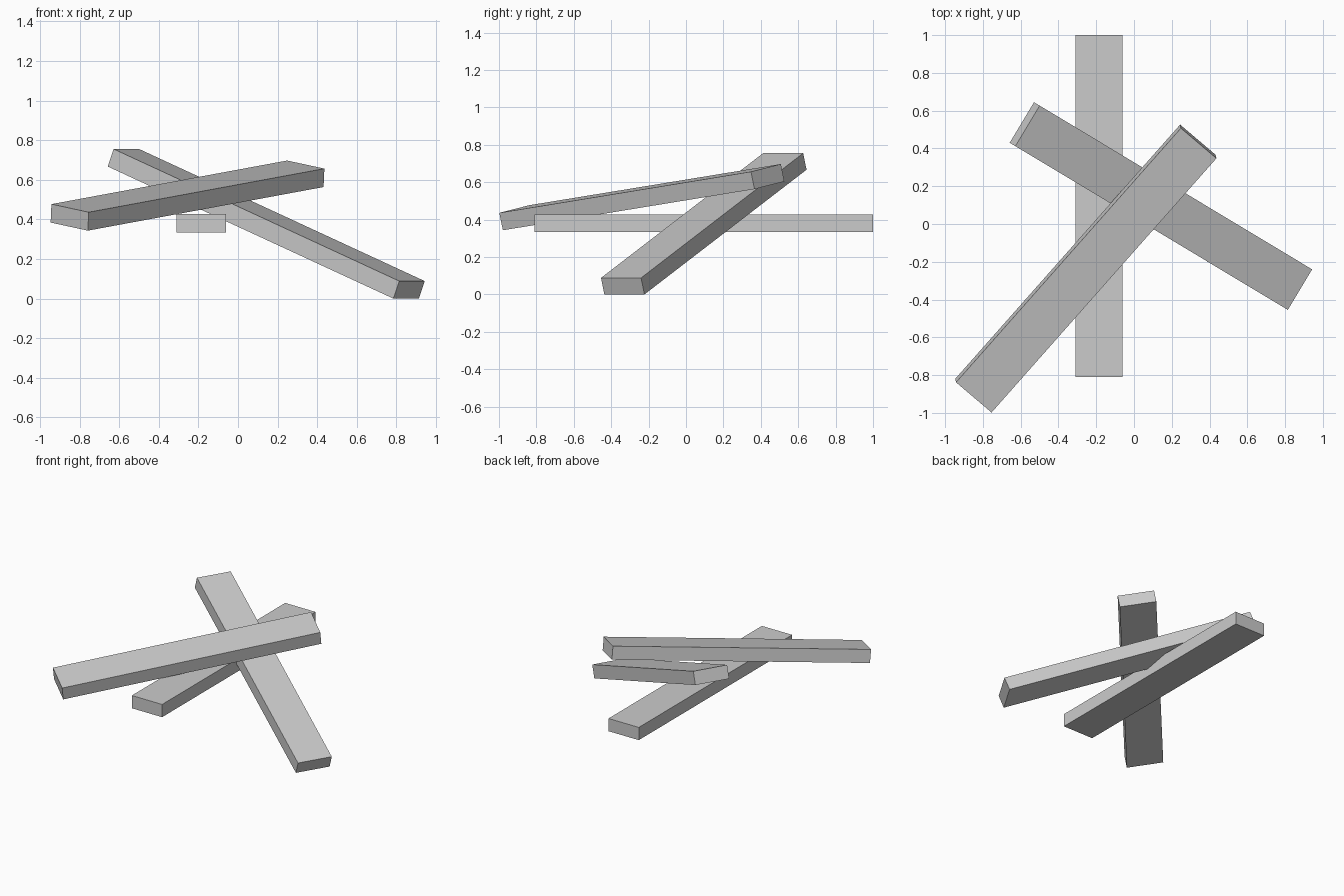
import bpy
from mathutils import Vector, Matrix

if "Cube" in bpy.data.objects:
    bpy.data.objects.remove(bpy.data.objects["Cube"])

LENGTH, WIDTH, THICK = 1.81, 0.25, 0.095


def plank(name, centre, along, across):
    """Flat board: 'along' is its long direction, 'across' its width direction."""
    u = Vector(along).normalized()
    v = Vector(across)
    v = (v - u * v.dot(u)).normalized()
    rot = Matrix((u, v, u.cross(v))).transposed().to_4x4()
    bpy.ops.mesh.primitive_cube_add(size=1)
    ob = bpy.context.object
    ob.name = name
    ob.matrix_world = (Matrix.Translation(centre) @ rot
                       @ Matrix.Diagonal((LENGTH, WIDTH, THICK, 1)))
    return ob


# Level plank running front to back
plank("level_plank", (-0.185, 0.095, 0.38), (0, 1, 0), (-1, 0, 0))

# Sloping plank with one end on the ground
plank("sloping_plank", (0.1425, 0.095, 0.3775),
      (0.797, -0.479, -0.3685), (0.515, 0.857, 0))

# Top plank resting across the other two, slightly rolled
plank("top_plank", (-0.255, -0.236, 0.52),
      (1.19, 1.345, 0.22), (-0.19, 0.165, 0.042))
